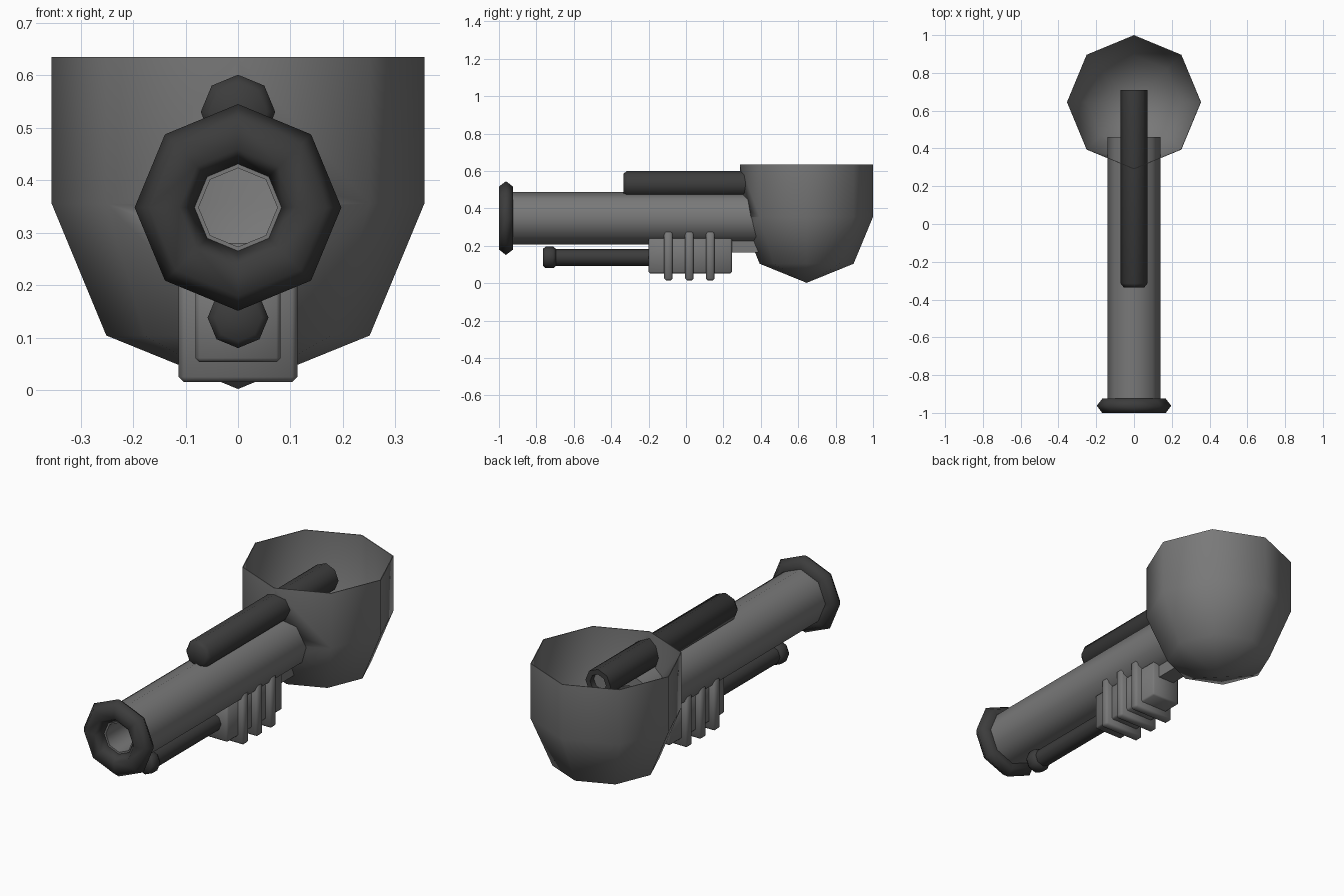
import bpy, bmesh, math
from mathutils import Matrix, Vector

if "Cube" in bpy.data.objects:
    bpy.data.objects.remove(bpy.data.objects["Cube"])


def material(name, v):
    m = bpy.data.materials.new(name)
    m.diffuse_color = (v, v, v, 1)
    m.use_nodes = True
    m.node_tree.nodes["Principled BSDF"].inputs["Base Color"].default_value = m.diffuse_color
    return m


GREY = material("mid grey", 0.19)
DARK = material("dark grey", 0.045)


def finish(bm, name, mat, angle=60):
    bmesh.ops.recalc_face_normals(bm, faces=bm.faces)
    me = bpy.data.meshes.new(name)
    bm.to_mesh(me)
    bm.free()
    me.materials.append(mat)
    ob = bpy.data.objects.new(name, me)
    bpy.context.collection.objects.link(ob)
    bpy.ops.object.select_all(action='DESELECT')
    ob.select_set(True)
    bpy.context.view_layer.objects.active = ob
    bpy.ops.object.shade_smooth_by_angle(angle=math.radians(angle))
    return ob


def lathe(name, profile, mat, z=0, loop=False, upright_y=None, angle=60):
    """Eight-sided turning of (radius, along) points, along y or upright at upright_y."""
    bm = bmesh.new()
    rings = []
    for r, a in profile:
        ring = []
        for i in range(8):
            t = i * math.pi / 4
            c, s = r * math.cos(t), r * math.sin(t)
            p = (c, a, z + s) if upright_y is None else (c, upright_y + s, z + a)
            ring.append(bm.verts.new(p))
        rings.append(ring)
    pairs = list(zip(rings, rings[1:])) + ([(rings[-1], rings[0])] if loop else [])
    for a, b in pairs:
        for i in range(8):
            j = (i + 1) % 8
            bm.faces.new((a[i], a[j], b[j], b[i]))
    bmesh.ops.remove_doubles(bm, verts=bm.verts, dist=1e-5)
    return finish(bm, name, mat, angle)


def box(name, x, y0, y1, z0, z1, mat, bevel):
    bm = bmesh.new()
    bmesh.ops.create_cube(bm, size=1)
    bmesh.ops.scale(bm, vec=Vector((2 * x, y1 - y0, z1 - z0)), verts=bm.verts)
    bmesh.ops.translate(bm, vec=Vector((0, (y0 + y1) / 2, (z0 + z1) / 2)), verts=bm.verts)
    if bevel:
        bmesh.ops.bevel(bm, geom=bm.edges[:], offset=bevel, segments=1,
                        affect='EDGES', profile=0.5)
    return finish(bm, name, mat)


# Hopper bowl: thin octagonal cup with a half-sphere bottom
R, t = 0.355, 0.004
q = math.sqrt(0.5)
bowl = lathe("hopper_bowl",
             [(0, 0.002), (R * q, R - R * q), (R, R), (R, 0.635),
              (R - t, 0.635), (R - t, R), ((R - t) * q, R - (R - t) * q), (0, 0.002 + t)],
             GREY, upright_y=0.645)

# Opening where the barrel bore enters the bowl
cutter = lathe("bore_cutter", [(0, 0.1), (0.08, 0.1), (0.08, 0.6), (0, 0.6)], GREY, z=0.348)
cutter.hide_render = True
cutter.hide_viewport = True
cut = bowl.modifiers.new("bore", 'BOOLEAN')
cut.operation = 'DIFFERENCE'
cut.solver = 'EXACT'
cut.object = cutter

# Hollow barrel and muzzle ring
lathe("barrel", [(0.14, -0.96), (0.14, 0.46), (0.075, 0.46), (0.075, -0.96)],
      GREY, z=0.348, loop=True)
ring = [(0.14 + 0.057 * math.cos(k * math.pi / 3),
         -0.9625 + 0.0375 * math.sin(k * math.pi / 3) / math.sin(math.pi / 3)) for k in range(6)]
lathe("muzzle_ring", ring, DARK, z=0.348, loop=True, angle=75)

# Top tube with a recessed pale rear end
lathe("top_tube", [(0, -0.335), (0.055, -0.335), (0.071, -0.315), (0.071, 0.71),
                   (0.045, 0.71), (0.045, 0.68)], DARK, z=0.53)
lathe("top_tube_end", [(0, 0.68), (0.045, 0.68)], GREY, z=0.53)

# Lower rod and its knob
lathe("lower_rod", [(0, -0.72), (0.045, -0.72), (0.045, -0.15), (0, -0.15)], DARK, z=0.138)
lathe("rod_knob", [(0, -0.765), (0.045, -0.765), (0.058, -0.75), (0.058, -0.71),
                   (0.045, -0.695), (0, -0.695)], DARK, z=0.138)

# Pump grip with three ribs, and the bar joining it to the bowl
box("pump_grip", 0.081, -0.2, 0.245, 0.053, 0.242, GREY, 0.008)
for i in range(3):
    y = -0.094 + i * 0.112
    box(f"grip_rib_{i + 1}", 0.113, y - 0.023, y + 0.023, 0.015, 0.28, GREY, 0.01)
box("rear_bar", 0.045, 0.2, 0.4, 0.163, 0.24, GREY, 0)
